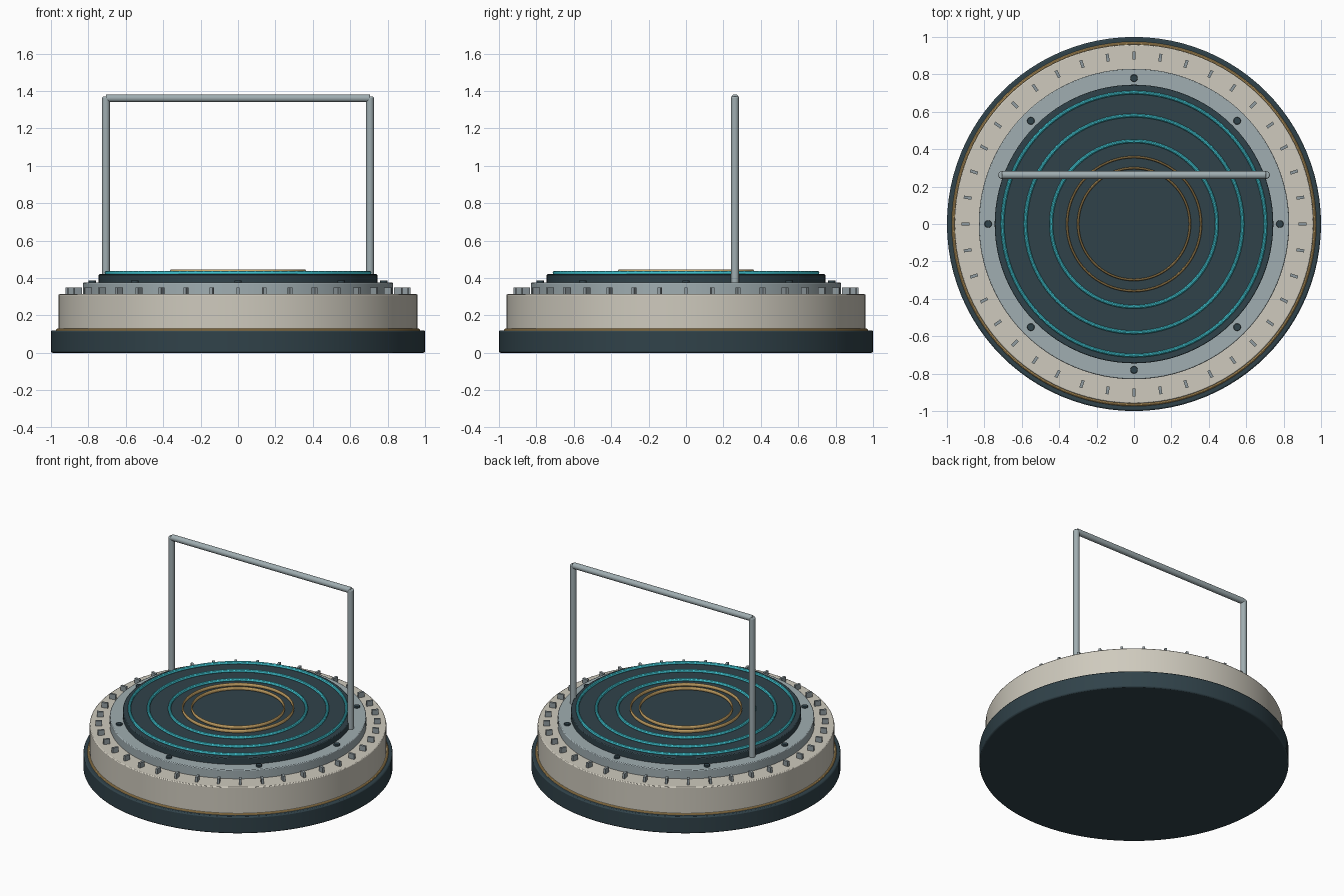
import bpy
from math import radians, cos, sin, pi

if "Cube" in bpy.data.objects:
    bpy.data.objects.remove(bpy.data.objects["Cube"])


def mat(name, rgb):
    m = bpy.data.materials.new(name)
    m.diffuse_color = (*rgb, 1)
    m.use_nodes = True
    m.node_tree.nodes["Principled BSDF"].inputs["Base Color"].default_value = m.diffuse_color
    return m


DARK = mat("dark_slate", (0.03, 0.055, 0.068))
CREAM = mat("cream", (0.62, 0.59, 0.51))
STEEL = mat("steel", (0.35, 0.42, 0.44))
METAL = mat("tick_metal", (0.28, 0.33, 0.35))
CYAN = mat("cyan_glow", (0.06, 0.65, 0.75))
GOLD = mat("gold", (0.65, 0.42, 0.15))


def finish(name, material, bevel=0):
    o = bpy.context.object
    o.name = name
    o.data.materials.append(material)
    if bevel:
        b = o.modifiers.new("bevel", "BEVEL")
        b.width = bevel
        b.segments = 2
        b.limit_method = "ANGLE"
    bpy.ops.object.shade_smooth_by_angle(angle=radians(35))
    return o


def disc(name, r, z0, z1, material, bevel=0, xy=(0, 0), sides=96):
    bpy.ops.mesh.primitive_cylinder_add(vertices=sides, radius=r, depth=z1 - z0,
                                        location=(*xy, (z0 + z1) / 2))
    return finish(name, material, bevel)


def ring(name, r, tube, z, half_height, material):
    bpy.ops.mesh.primitive_torus_add(major_radius=r, minor_radius=tube, location=(0, 0, z),
                                     major_segments=96, minor_segments=10)
    bpy.context.object.scale.z = half_height / tube
    return finish(name, material)


# Stacked platform
disc("base", 1.0, 0, 0.12, DARK, 0.008)
disc("drum", 0.96, 0.115, 0.313, CREAM, 0.006)
disc("collar", 0.83, 0.305, 0.375, STEEL, 0.005)
disc("deck", 0.745, 0.37, 0.42, DARK, 0.005)

# Trim and deck rings
ring("base_trim", 0.965, 0.009, 0.12, 0.009, GOLD)
for i, r in enumerate((0.703, 0.58, 0.443)):
    ring(f"glow_ring_{i}", r, 0.010, 0.428, 0.011, CYAN)
for i, r in enumerate((0.358, 0.299)):
    ring(f"inner_ring_{i}", r, 0.006, 0.433, 0.012, GOLD)

# Tick blocks around the drum
for i in range(40):
    a = 2 * pi * i / 40
    bpy.ops.mesh.primitive_cube_add(size=1, location=(0.9 * cos(a), 0.9 * sin(a), 0.329),
                                    rotation=(0, 0, a))
    bpy.context.object.scale = (0.042, 0.016, 0.04)
    finish(f"tick_{i}", METAL)

# Collar bolts
for i in range(8):
    a = pi * i / 4
    disc(f"bolt_{i}", 0.02, 0.37, 0.387, DARK, 0.003, (0.78 * cos(a), 0.78 * sin(a)), 16)

# Handrail
for side, s in (("left", -1), ("right", 1)):
    disc(f"{side}_post", 0.021, 0.37, 1.37, STEEL, 0.007, (s * 0.706, 0.262), 24)
bpy.ops.mesh.primitive_cylinder_add(vertices=24, radius=0.021, depth=1.414,
                                    location=(0, 0.262, 1.361), rotation=(0, pi / 2, 0))
finish("top_rail", STEEL, 0.007)
